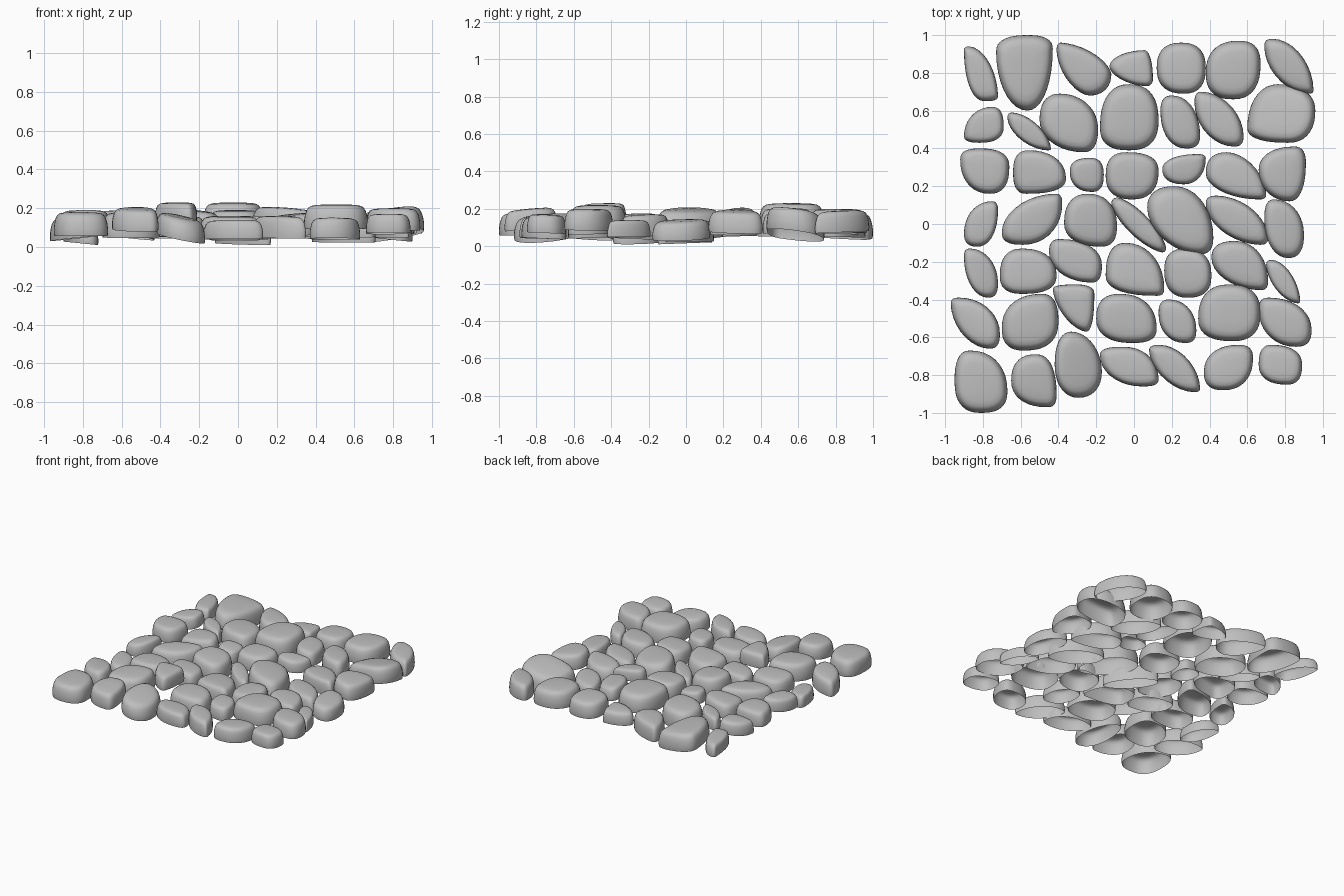
import bpy, bmesh, math, random

cube = bpy.data.objects.get("Cube")
if cube:
    bpy.data.objects.remove(cube, do_unlink=True)

random.seed(4)
STEPS = 9  # points in each quarter of an outline

grey = bpy.data.materials.new("stone_grey")
grey.use_nodes = True
colour = (0.52, 0.52, 0.52, 1)
grey.diffuse_color = colour
grey.node_tree.nodes["Principled BSDF"].inputs["Base Color"].default_value = colour

# Dome profile: outline scale and height fraction, from open rim to crown
PROFILE = [(.985, 0), (1, .15), (.995, .35), (.97, .55), (.93, .73), (.87, .86),
           (.78, .935), (.62, .975), (.3, .995)]


def quarter(start, end, pivot, share, trim):
    """Rounded arc between two neighbouring contact points of an outline."""
    power = 2 / max(1.4, 2.8 - 1.4 * share - trim / 10)
    points = []
    for i in range(STEPS):
        angle = math.pi / 2 * i / STEPS
        a, b = math.cos(angle) ** power, math.sin(angle) ** power
        points.append(tuple(p + (s - p) * a + (e - p) * b
                            for s, e, p in zip(start, end, pivot)))
    return points


def stone(x0, x1, y0, y1, left, top, right, bottom, peak, lean=0, nod=0, trim=0):
    """Hollow cobble in a box; each side is touched at a percentage of its length."""
    x0, x1, y0, y1, peak = (v / 100 for v in (x0, x1, y0, y1, peak))
    wide, deep = x1 - x0, y1 - y0
    lx, rx = (x0, y0 + deep * left / 100), (x1, y0 + deep * right / 100)
    ty, by = (x0 + wide * top / 100, y1), (x0 + wide * bottom / 100, y0)
    outline = []
    for start, end in ((rx, ty), (ty, lx), (lx, by), (by, rx)):
        pivot = (start[0], end[1]) if start in (ty, by) else (end[0], start[1])
        share = abs((end[0] - start[0]) * (end[1] - start[1])) / (wide * deep)
        outline += quarter(start, end, pivot, share, trim)
    count = len(outline)
    cx = sum(p[0] for p in outline) / count
    cy = sum(p[1] for p in outline) / count
    tall = min(.035 + .31 * min(wide, deep), peak - .005)
    slope_x, slope_y = lean / 10, nod / 10 + random.uniform(-.05, .05)

    bm = bmesh.new()

    def point(dx, dy, h):
        z = peak - tall * (1 - h) + slope_x * dx + slope_y * dy
        return bm.verts.new((cx + dx, cy + dy, max(0, z)))

    rings = [[point((x - cx) * s, (y - cy) * s, h) for x, y in outline]
             for s, h in PROFILE]
    for low, high in zip(rings, rings[1:]):
        for i in range(count):
            j = (i + 1) % count
            bm.faces.new((low[i], low[j], high[j], high[i]))
    crown = point(0, 0, 1)
    for i in range(count):
        bm.faces.new((rings[-1][i], rings[-1][(i + 1) % count], crown))
    for face in bm.faces:
        face.smooth = True
    mesh = bpy.data.meshes.new("cobble_stone")
    bm.to_mesh(mesh)
    bm.free()
    mesh.materials.append(grey)
    bpy.context.collection.objects.link(bpy.data.objects.new("cobble_stone", mesh))


# Back row
stone(-90, -72, 65, 94, left=92, top=15, right=10, bottom=60, peak=15, trim=-1)
stone(-73, -43, 60, 100, left=78, top=55, right=82, bottom=55, peak=18, lean=-1, trim=2)
stone(-41, -12, 68, 96, left=85, top=8, right=40, bottom=60, peak=17, trim=4)
stone(-13, 10, 73, 92, left=55, top=80, right=20, bottom=85, peak=16, trim=4)
stone(12, 38, 69, 96, left=50, top=50, right=50, bottom=55, peak=19)
stone(38, 67, 66, 97, left=45, top=60, right=60, bottom=50, peak=20)
stone(69, 95, 69, 98, left=85, top=18, right=8, bottom=90, peak=19, trim=-1)
# Second row
stone(-90, -69, 43, 62, left=20, top=70, right=45, bottom=40, peak=17, lean=1)
stone(-67, -44, 39, 59, left=85, top=12, right=5, bottom=92, peak=16)
stone(-50, -19, 38, 69, left=55, top=35, right=40, bottom=75, peak=18, trim=2)
stone(-18, 13, 39, 74, left=35, top=50, right=45, bottom=50, peak=23)
stone(14, 35, 40, 68, left=70, top=30, right=25, bottom=65, peak=20, lean=-1)
stone(32, 58, 41, 70, left=80, top=15, right=20, bottom=80, peak=18)
stone(60, 96, 43, 74, left=25, top=45, right=55, bottom=60, peak=19, lean=1.5, nod=-1, trim=2)
# Third row
stone(-92, -66, 16, 40, left=75, top=40, right=60, bottom=60, peak=19)
stone(-64, -36, 16, 39, left=50, top=30, right=35, bottom=25, peak=17, lean=1)
stone(-34, -16, 17, 35, left=60, top=60, right=50, bottom=65, peak=16, lean=-1)
stone(-15, 13, 13, 38, left=50, top=40, right=60, bottom=50, peak=19)
stone(15, 38, 21, 37, left=50, top=80, right=85, bottom=50, peak=20, lean=-1, trim=1)
stone(38, 70, 13, 38, left=55, top=35, right=10, bottom=88, peak=17, trim=2)
stone(66, 91, 12, 41, left=58, top=75, right=70, bottom=65, peak=19, lean=-1, trim=2)
# Middle row
stone(-90, -72, -12, 12, left=30, top=80, right=80, bottom=40, peak=16, lean=1)
stone(-70, -38, -11, 16, left=25, top=88, right=80, bottom=35, peak=17)
stone(-37, -9, -12, 16, left=45, top=45, right=40, bottom=70, peak=19, lean=-1, trim=1)
stone(-12, 17, -15, 14, left=88, top=12, right=8, bottom=92, peak=14, trim=3)
stone(7, 42, -16, 20, left=68, top=42, right=25, bottom=80, peak=20, lean=-1, trim=2)
stone(38, 71, -11, 15, left=82, top=18, right=15, bottom=87, peak=14)
stone(69, 90, -18, 13, left=68, top=25, right=40, bottom=60, peak=14, lean=-1, trim=1)
# Fifth row
stone(-90, -72, -39, -13, left=82, top=18, right=30, bottom=70, peak=11, lean=-1)
stone(-71, -41, -37, -13, left=40, top=40, right=40, bottom=40, peak=17)
stone(-45, -17, -31, -8, left=70, top=22, right=40, bottom=80, peak=16)
stone(-15, 16, -38, -10, left=38, top=35, right=15, bottom=87, peak=16)
stone(16, 41, -39, -13, left=55, top=45, right=45, bottom=50, peak=17, lean=1)
stone(41, 71, -35, -9, left=65, top=42, right=20, bottom=87, peak=17, trim=1)
stone(70, 88, -42, -19, left=88, top=18, right=5, bottom=92, peak=14)
# Sixth row
stone(-97, -71, -66, -39, left=88, top=18, right=30, bottom=78, peak=16, lean=1)
stone(-70, -40, -67, -37, left=40, top=70, right=50, bottom=40, peak=18)
stone(-43, -21, -57, -32, left=90, top=55, right=80, bottom=80, peak=23, trim=2)
stone(-20, 12, -63, -37, left=50, top=40, right=30, bottom=60, peak=16)
stone(13, 33, -63, -40, left=68, top=28, right=30, bottom=70, peak=16)
stone(34, 67, -62, -32, left=40, top=50, right=50, bottom=55, peak=22)
stone(66, 94, -65, -39, left=75, top=20, right=35, bottom=70, peak=20)
# Front row
stone(-95, -67, -100, -67, left=50, top=30, right=35, bottom=50, peak=18)
stone(-65, -41, -97, -69, left=50, top=55, right=25, bottom=80, peak=20, nod=1)
stone(-42, -17, -92, -57, left=50, top=35, right=40, bottom=50, peak=16, lean=-2, nod=1, trim=3)
stone(-18, 13, -86, -65, left=78, top=40, right=18, bottom=72, peak=14)
stone(8, 35, -89, -64, left=88, top=22, right=8, bottom=87, peak=16)
stone(37, 63, -88, -64, left=40, top=70, right=70, bottom=40, peak=15)
stone(66, 89, -85, -64, left=50, top=30, right=50, bottom=65, peak=17)
